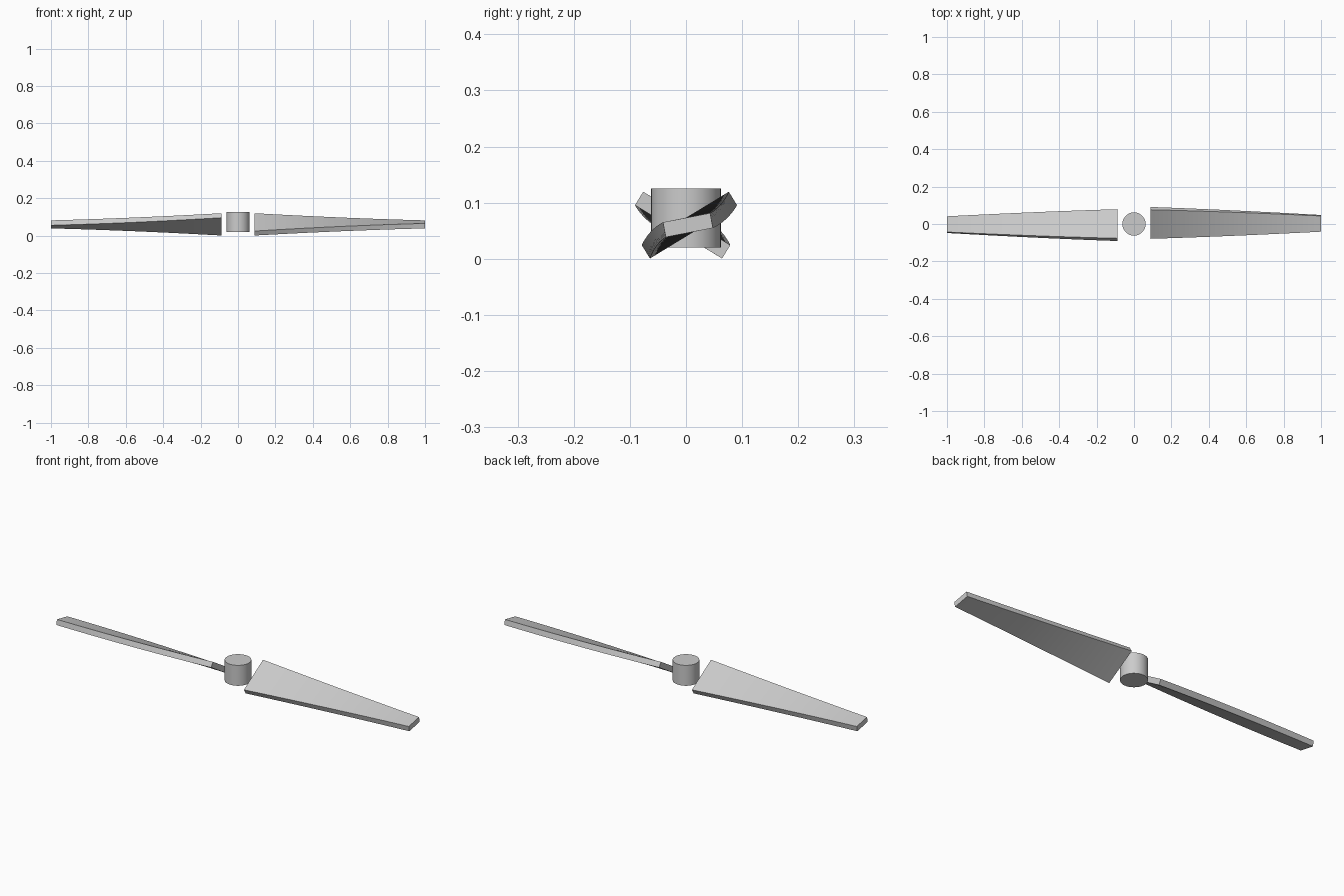
import bpy
import bmesh
import math

if "Cube" in bpy.data.objects:
    bpy.data.objects.remove(bpy.data.objects["Cube"], do_unlink=True)

# Single grey finish
grey = bpy.data.materials.new("plain grey")
grey.use_nodes = True
colour = (0.6, 0.6, 0.6, 1)
grey.diffuse_color = colour
grey.node_tree.nodes["Principled BSDF"].inputs["Base Color"].default_value = colour


def finish(obj):
    obj.data.materials.append(grey)
    bpy.ops.object.select_all(action='DESELECT')
    obj.select_set(True)
    bpy.context.view_layer.objects.active = obj
    bpy.ops.object.shade_smooth_by_angle(angle=math.radians(30))


def lerp(a, b, t):
    return a + (b - a) * t


def make_blade(name, turn, steps=40):
    """Tapered, twisted slab running outwards from the hub."""
    bm = bmesh.new()
    rings = []
    for i in range(steps + 1):
        t = i / steps
        x = lerp(0.089, 1.0, t)
        half_chord = lerp(0.182, 0.0855, t) / 2
        half_thick = lerp(0.028, 0.027, t) / 2
        twist = math.radians(lerp(31.5, 11, t))
        offset = lerp(0.006, 0.0035, t)
        ring = []
        for sy, sz in ((-1, -1), (1, -1), (1, 1), (-1, 1)):
            u, v = sy * half_chord, sz * half_thick
            y = u * math.cos(twist) - v * math.sin(twist) + offset
            z = u * math.sin(twist) + v * math.cos(twist) + 0.06
            ring.append(bm.verts.new((x, y, z)))
        rings.append(ring)
    for a, b in zip(rings, rings[1:]):
        for k in range(4):
            n = (k + 1) % 4
            bm.faces.new((a[k], a[n], b[n], b[k]))
    bm.faces.new(rings[0])
    bm.faces.new(rings[-1])
    bmesh.ops.recalc_face_normals(bm, faces=bm.faces)
    mesh = bpy.data.meshes.new(name)
    bm.to_mesh(mesh)
    bm.free()
    obj = bpy.data.objects.new(name, mesh)
    obj.rotation_euler.z = turn
    bpy.context.collection.objects.link(obj)
    finish(obj)


# Hub
bpy.ops.mesh.primitive_cylinder_add(vertices=48, radius=0.062, depth=0.105,
                                    location=(0, 0, 0.0725))
hub = bpy.context.object
hub.name = "hub"
finish(hub)

# Opposite blades
make_blade("left_blade", 0)
make_blade("right_blade", math.pi)
